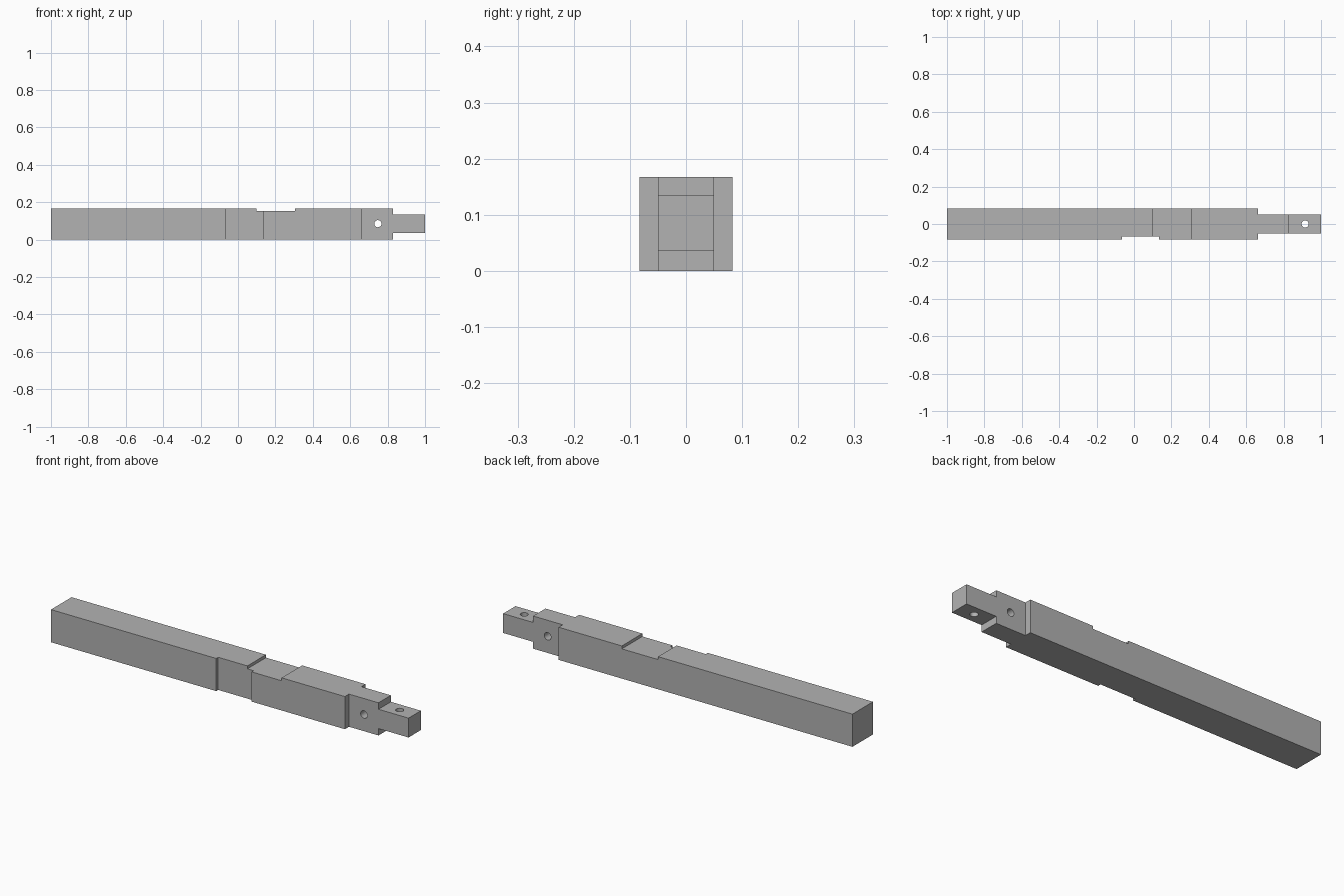
import bpy
import bmesh
from mathutils import Matrix, Vector

cube = bpy.data.objects.get("Cube")
if cube:
    bpy.data.objects.remove(cube, do_unlink=True)

HALF = 0.083        # half the width of the post
HEIGHT = 0.167
TENON = 0.05        # half the thickness of the tenon
SHOULDER = 0.663
STEP = 0.83         # where the tenon narrows to its tip

grey = bpy.data.materials.new("plain grey")
grey.use_nodes = True
grey.diffuse_color = (0.448, 0.448, 0.448, 1)
grey.node_tree.nodes["Principled BSDF"].inputs["Base Color"].default_value = grey.diffuse_color


def new_object(name, bm):
    bmesh.ops.recalc_face_normals(bm, faces=bm.faces)
    mesh = bpy.data.meshes.new(name)
    bm.to_mesh(mesh)
    bm.free()
    mesh.materials.append(grey)
    obj = bpy.data.objects.new(name, mesh)
    bpy.context.collection.objects.link(obj)
    return obj


def cut(name, bm):
    cutter = new_object(name, bm)
    cutter.hide_render = True
    cutter.hide_set(True)
    cutter.display_type = 'WIRE'
    mod = post.modifiers.new(name, 'BOOLEAN')
    mod.operation = 'DIFFERENCE'
    mod.solver = 'EXACT'
    mod.object = cutter


def cut_box(name, low, high):
    low, high = Vector(low), Vector(high)
    bm = bmesh.new()
    bmesh.ops.create_cube(bm, size=1)
    bmesh.ops.scale(bm, vec=high - low, verts=bm.verts)
    bmesh.ops.translate(bm, vec=(low + high) / 2, verts=bm.verts)
    cut(name, bm)


def cut_hole(name, centre, turn):
    bm = bmesh.new()
    bmesh.ops.create_cone(bm, cap_ends=True, segments=32, radius1=0.019, radius2=0.019,
                          depth=0.4, matrix=Matrix.Translation(centre) @ turn)
    cut(name, bm)


# Post with its tenon, extruded from the plan outline, with the front notch in it
plan = [(-1, -HALF), (-0.065, -HALF), (-0.065, -0.067), (0.135, -0.067), (0.135, -HALF),
        (SHOULDER, -HALF), (SHOULDER, -TENON), (1, -TENON),
        (1, TENON), (SHOULDER, TENON), (SHOULDER, HALF), (-1, HALF)]
bm = bmesh.new()
base = bm.faces.new([bm.verts.new((x, y, 0)) for x, y in plan])
extruded = bmesh.ops.extrude_face_region(bm, geom=[base])["geom"]
bmesh.ops.translate(bm, vec=(0, 0, HEIGHT),
                    verts=[v for v in extruded if isinstance(v, bmesh.types.BMVert)])
post = new_object("post", bm)

# Shallow notch across the top
cut_box("top_notch_cutter", (0.1, -0.2, 0.152), (0.305, 0.2, 0.3))

# Tip of the tenon, thinned above and below
cut_box("tip_upper_cutter", (STEP, -0.2, 0.134), (1.1, 0.2, 0.3))
cut_box("tip_lower_cutter", (STEP, -0.2, -0.1), (1.1, 0.2, 0.035))

# Peg holes, one through the side and one through the top
cut_hole("side_hole_cutter", (0.748, 0, 0.085), Matrix.Rotation(1.5708, 4, 'X'))
cut_hole("top_hole_cutter", (0.915, 0, 0.085), Matrix.Identity(4))
